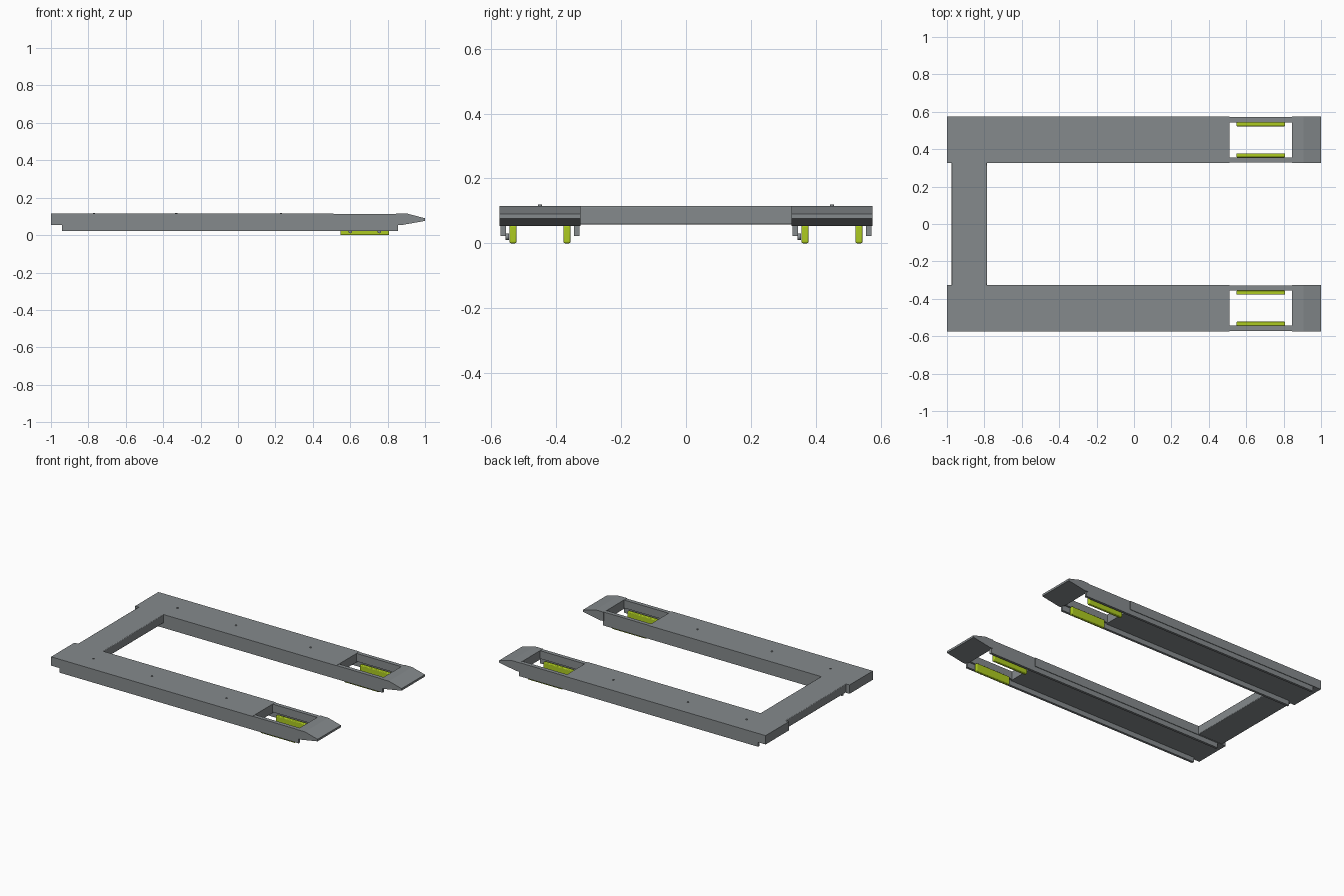
import bpy, bmesh
from math import pi

cube = bpy.data.objects.get("Cube")
if cube:
    bpy.data.objects.remove(cube, do_unlink=True)


def material(name, rgb):
    m = bpy.data.materials.new(name)
    m.use_nodes = True
    m.diffuse_color = (*rgb, 1)
    m.node_tree.nodes["Principled BSDF"].inputs["Base Color"].default_value = (*rgb, 1)
    return m


STEEL = material("steel grey", (0.235, 0.255, 0.265))
LIME = material("lime green", (0.42, 0.6, 0.015))


def box(name, x, y, z, mat=STEEL, bevel=0.0, segments=2):
    """Box given by its (low, high) limits on each axis."""
    bpy.ops.mesh.primitive_cube_add(size=1, location=[(a + b) / 2 for a, b in (x, y, z)])
    o = bpy.context.object
    o.name = name
    o.scale = [b - a for a, b in (x, y, z)]
    bpy.ops.object.transform_apply(location=False, rotation=False, scale=True)
    o.data.materials.append(mat)
    if bevel:
        mod = o.modifiers.new("rounded edges", 'BEVEL')
        mod.width, mod.segments = bevel, segments
        bpy.ops.object.shade_smooth_by_angle()
    return o


def extrude_y(name, profile, y0, y1, mat=STEEL):
    """Prism from an xz outline, extruded along y."""
    bm = bmesh.new()
    face = bm.faces.new([bm.verts.new((x, y0, z)) for x, z in profile])
    out = bmesh.ops.extrude_face_region(bm, geom=[face])
    moved = [v for v in out["geom"] if isinstance(v, bmesh.types.BMVert)]
    bmesh.ops.translate(bm, verts=moved, vec=(0, y1 - y0, 0))
    bmesh.ops.recalc_face_normals(bm, faces=bm.faces)
    mesh = bpy.data.meshes.new(name)
    bm.to_mesh(mesh)
    bm.free()
    mesh.materials.append(mat)
    o = bpy.data.objects.new(name, mesh)
    bpy.context.collection.objects.link(o)
    return o


def cylinder(name, loc, radius, depth, rot=(0, 0, 0)):
    bpy.ops.mesh.primitive_cylinder_add(vertices=16, radius=radius, depth=depth,
                                        location=loc, rotation=rot)
    o = bpy.context.object
    o.name = name
    o.data.materials.append(STEEL)
    bpy.ops.object.shade_smooth_by_angle()
    return o


LOW, TOP = 0.055, 0.115
DECK_END, NOSE = 0.51, 0.845
HALF = 0.125  # half width of an arm

# Outline of the side rails: low under the deck, full height beside the opening
rail_outline = [(-0.94, 0.022), (0.855, 0.022), (0.855, LOW), (NOSE, LOW),
                (NOSE, TOP - 0.001), (DECK_END, TOP - 0.001), (DECK_END, LOW), (-0.94, LOW)]
# Wedge-shaped nose
nose_outline = [(NOSE, LOW), (0.87, 0.053), (1.0, 0.076), (1.0, 0.09),
                (0.905, TOP), (NOSE, TOP)]

for side, cy in (("right", -0.45), ("left", 0.45)):
    box(side + "_arm_deck", (-1, DECK_END), (cy - HALF, cy + HALF), (LOW, TOP))
    extrude_y(side + "_arm_nose", nose_outline, cy - HALF, cy + HALF)

    for s, edge in ((-1, "right"), (1, "left")):
        name = f"{side}_arm_{edge}_"
        # Side rail, with a flange along the roller opening
        extrude_y(name + "rail", rail_outline, cy + s * 0.105, cy + s * 0.121)
        flange = sorted((cy + s * 0.094, cy + s * 0.106))
        box(name + "flange", (DECK_END, NOSE), flange, (0.06, TOP - 0.001))
        # Rounded lime runner
        mid = cy + s * 0.083
        box(name + "runner", (0.548, 0.808), (mid - 0.011, mid + 0.011),
            (0, 0.055), LIME, 0.005, 3)

    # Pins holding the runner to the rail
    for i, x in enumerate((0.6, 0.755)):
        cylinder(f"{side}_runner_pin_{i + 1}", (x, cy - 0.101, 0.02), 0.01, 0.012, (pi / 2, 0, 0))

    # Small studs on the deck
    for i, x in enumerate((-0.77, -0.33, 0.23)):
        cylinder(f"{side}_deck_stud_{i + 1}", (x, cy, TOP), 0.006, 0.008)

# Beam joining the two arms
box("cross_beam", (-0.975, -0.785), (-0.33, 0.33), (0.058, TOP), bevel=0.004)
